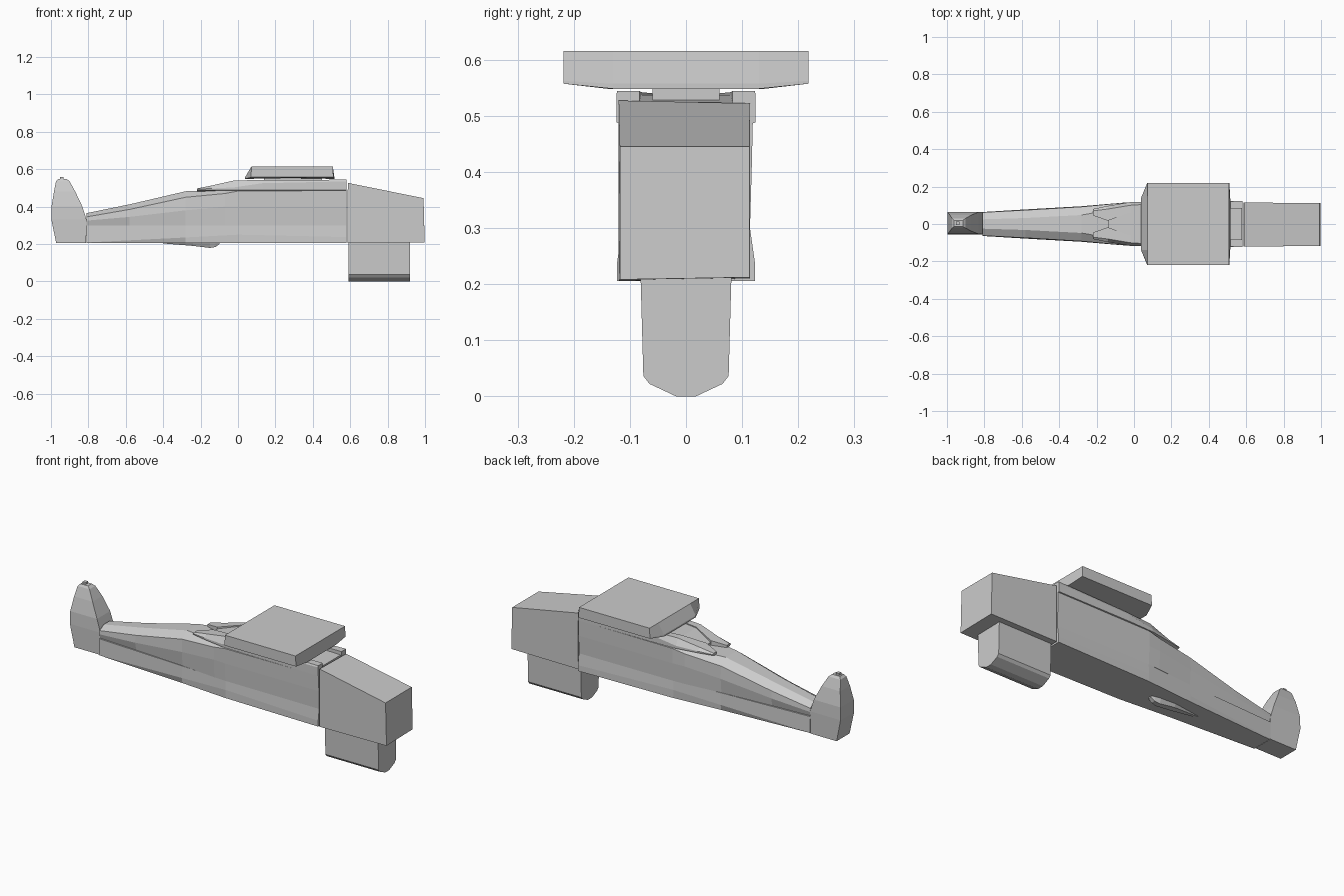
import bpy, bmesh


def build(name, rings):
    """Skin a run of equal-length point rings and cap both ends."""
    bm = bmesh.new()
    loops = [[bm.verts.new(p) for p in ring] for ring in rings]
    n = len(loops[0])
    for a, b in zip(loops, loops[1:]):
        for i in range(n):
            j = (i + 1) % n
            bm.faces.new((a[i], a[j], b[j], b[i]))
    bm.faces.new(loops[0])
    bm.faces.new(loops[-1])
    bmesh.ops.recalc_face_normals(bm, faces=bm.faces)
    mesh = bpy.data.meshes.new(name)
    bm.to_mesh(mesh)
    bm.free()
    obj = bpy.data.objects.new(name, mesh)
    bpy.context.collection.objects.link(obj)
    return obj


def loft_x(name, sections):
    """Sections are (x, half profile of (y, z) from bottom to top)."""
    rings = []
    for x, half in sections:
        ring = [(x, y, z) for y, z in half]
        ring += [(x, -y, z) for y, z in reversed(half)]
        rings.append(ring)
    return build(name, rings)


def loft_z(name, levels):
    """Levels are rectangles (z, x0, x1, y0, y1)."""
    return build(name, [[(x0, y0, z), (x1, y0, z), (x1, y1, z), (x0, y1, z)]
                        for z, x0, x1, y0, y1 in levels])


# Lower hull with flared sill
loft_x("lower_hull", [
    (-0.81, [(0.058, 0.205), (0.064, 0.208), (0.064, 0.30)]),
    (-0.28, [(0.090, 0.205), (0.095, 0.235), (0.090, 0.30)]),
    (0.00, [(0.112, 0.205), (0.112, 0.25), (0.111, 0.30)]),
    (0.58, [(0.123, 0.205), (0.123, 0.237), (0.114, 0.30)]),
])

# Upper hull tapering to the tail
loft_x("upper_hull", [
    (-0.81, [(0.056, 0.30), (0.064, 0.325), (0.062, 0.345), (0.025, 0.365)]),
    (-0.58, [(0.068, 0.30), (0.078, 0.345), (0.074, 0.385), (0.032, 0.412)]),
    (-0.28, [(0.088, 0.30), (0.095, 0.38), (0.092, 0.45), (0.048, 0.482)]),
    (-0.07, [(0.108, 0.30), (0.113, 0.40), (0.112, 0.47), (0.085, 0.49)]),
    (0.00, [(0.111, 0.30), (0.117, 0.40), (0.118, 0.483), (0.10, 0.49)]),
    (0.58, [(0.114, 0.30), (0.117, 0.40), (0.119, 0.486), (0.10, 0.49)]),
])

# Raised deck and its side rails, forked at the rear
loft_x("deck", [
    (-0.14, [(0.02, 0.475), (0.02, 0.503)]),
    (-0.02, [(0.07, 0.475), (0.07, 0.535)]),
    (0.13, [(0.09, 0.475), (0.09, 0.537)]),
    (0.575, [(0.09, 0.475), (0.09, 0.524)]),
])
for side, s in (("left", 1), ("right", -1)):
    build(side + "_deck_rail", [
        [(x, s * y, z) for y, z in ((a, 0.475), (b, 0.488), (b, zs), (t, zt), (a, zt))]
        for x, a, b, t, zs, zt in (
            (-0.22, 0.045, 0.080, 0.07, 0.493, 0.497),
            (-0.14, 0.018, 0.097, 0.08, 0.497, 0.513),
            (-0.02, 0.060, 0.117, 0.10, 0.503, 0.540),
            (0.13, 0.080, 0.122, 0.11, 0.525, 0.542),
            (0.58, 0.083, 0.124, 0.123, 0.535, 0.544))])

# Wide flat top slab with a shallow keel underneath
plan = [(0.07, -0.218), (0.51, -0.218), (0.515, -0.13), (0.515, 0.13),
        (0.51, 0.218), (0.07, 0.218), (0.038, 0.14), (0.038, -0.14)]
top = [(min(max(x, 0.072), 0.507), y) for x, y in plan]
build("top_slab", [
    [(x, y, 0.548 if abs(y) < 0.2 else 0.557) for x, y in plan],
    [(x, y, 0.557 if abs(y) < 0.2 else 0.562) for x, y in plan],
    [(x, y, 0.615) for x, y in top],
])
loft_z("slab_mount", [(0.52, 0.14, 0.45, -0.06, 0.06), (0.55, 0.14, 0.45, -0.06, 0.06)])

# Nose block with a sloping top
build("nose_block", [
    [(0.585, y0, 0.205), (0.585, y1, 0.21), (0.587, y1, 0.522), (0.587, y0, 0.527)] if x == 0 else
    [(0.998, y0, 0.208), (0.998, y1, 0.212), (0.992, y1, 0.445), (0.992, y0, 0.445)]
    for x, y0, y1 in ((0, -0.12, 0.114), (1, -0.118, 0.113))])

# Intake hanging below the nose
loft_x("chin_intake", [
    (x, [(0.018, 0.0), (0.065, 0.022), (0.076, 0.036), (0.081, 0.215)])
    for x in (0.592, 0.92)])

# Tail fin and its small cap
loft_z("tail_fin", [
    (0.205, -0.972, -0.812, -0.052, 0.062),
    (0.33, -0.998, -0.810, -0.055, 0.065),
    (0.40, -0.997, -0.832, -0.053, 0.063),
    (0.48, -0.984, -0.870, -0.038, 0.048),
    (0.535, -0.973, -0.900, -0.022, 0.030),
    (0.547, -0.962, -0.915, -0.014, 0.020),
])
loft_z("fin_cap", [(0.54, -0.953, -0.934, -0.006, 0.014), (0.558, -0.953, -0.934, -0.006, 0.014)])

# Small blade under the belly
loft_x("belly_blade", [
    (-0.40, [(0.006, 0.203), (0.008, 0.208)]),
    (-0.24, [(0.018, 0.190), (0.032, 0.208)]),
    (-0.15, [(0.015, 0.179), (0.026, 0.208)]),
    (-0.12, [(0.012, 0.184), (0.020, 0.208)]),
    (-0.10, [(0.010, 0.199), (0.014, 0.208)]),
])
